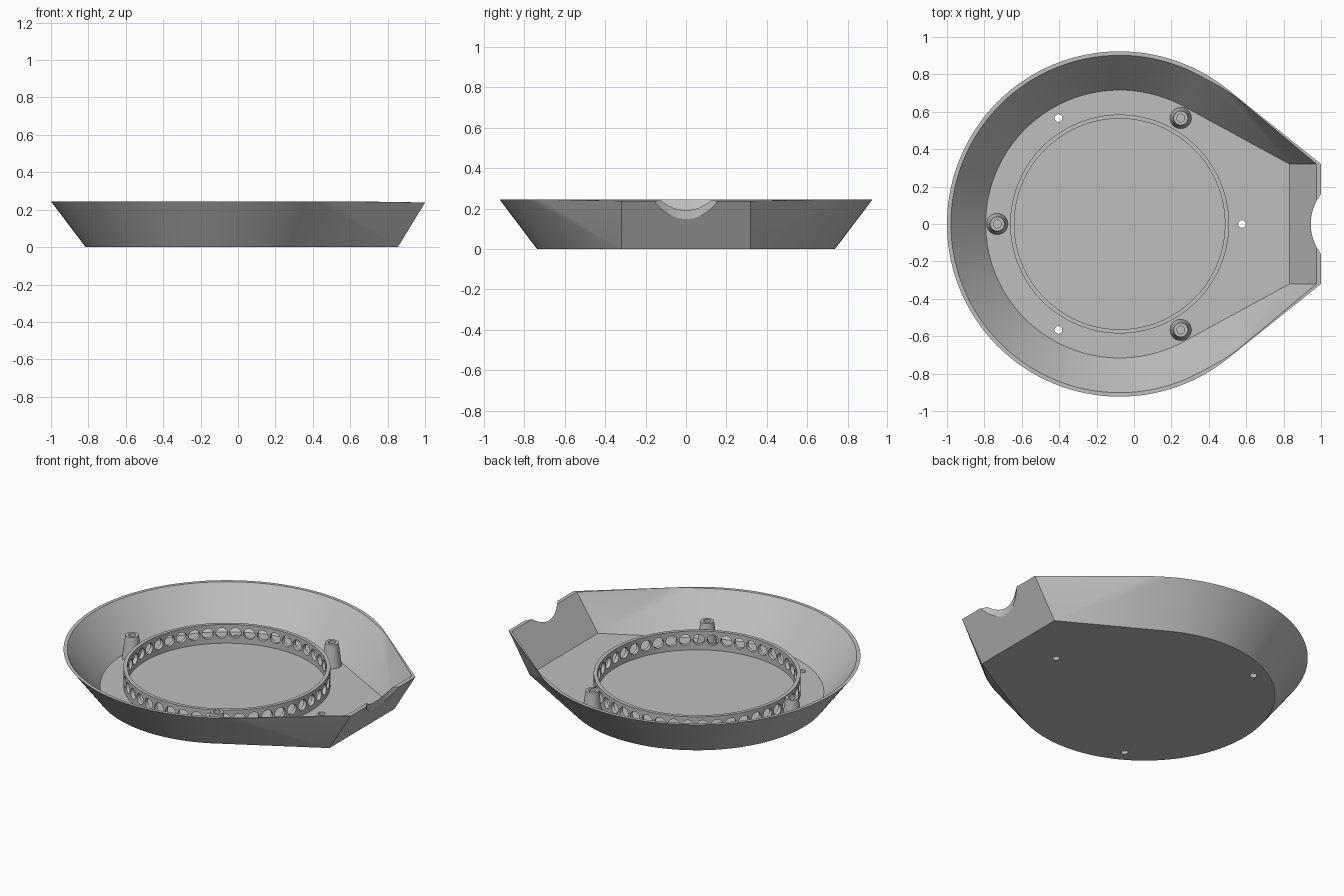
import bpy, bmesh, math
from mathutils import Matrix, Vector

if "Cube" in bpy.data.objects:
    bpy.data.objects.remove(bpy.data.objects["Cube"])

CX = -0.077          # centre of the round part
FLOOR = 0.02         # top of the floor plate

grey = bpy.data.materials.new("plain grey")
grey.diffuse_color = (0.52, 0.52, 0.52, 1)
grey.use_nodes = True
grey.node_tree.nodes["Principled BSDF"].inputs["Base Color"].default_value = grey.diffuse_color


def finish(name, bm):
    bmesh.ops.recalc_face_normals(bm, faces=bm.faces[:])
    me = bpy.data.meshes.new(name)
    bm.to_mesh(me)
    bm.free()
    me.materials.append(grey)
    ob = bpy.data.objects.new(name, me)
    bpy.context.collection.objects.link(ob)
    return ob


def activate(ob):
    bpy.ops.object.select_all(action='DESELECT')
    ob.select_set(True)
    bpy.context.view_layer.objects.active = ob


def smooth(ob):
    activate(ob)
    bpy.ops.object.shade_smooth_by_angle(angle=math.radians(25))


def cut(ob, cutter):
    cutter.hide_render = True
    mod = ob.modifiers.new("cut", 'BOOLEAN')
    mod.operation = 'DIFFERENCE'
    mod.solver = 'EXACT'
    mod.object = cutter
    activate(ob)
    bpy.ops.object.modifier_apply(modifier=mod.name)
    bpy.data.objects.remove(cutter)


def spout_hull(name, levels):
    """Hull of circles with a straight spout end: (z, radius, end x, end z)."""
    bm = bmesh.new()
    for z, r, ex, ez in levels:
        for i in range(128):
            a = math.tau * i / 128
            bm.verts.new((CX + r * math.cos(a), r * math.sin(a), z))
        for y in (-0.32, 0.32):
            bm.verts.new((ex, y, ez))
    bmesh.ops.convex_hull(bm, input=bm.verts[:])
    bmesh.ops.dissolve_limit(bm, angle_limit=0.002, verts=bm.verts[:], edges=bm.edges[:])
    return finish(name, bm)


def lathe(name, profile, centre, steps, closed):
    """Revolve an (r, z) profile; closed joins its ends, otherwise caps them."""
    bm = bmesh.new()
    rings = [[bm.verts.new((centre[0] + r * math.cos(math.tau * i / steps),
                            centre[1] + r * math.sin(math.tau * i / steps), z))
              for i in range(steps)] for r, z in profile]
    pairs = list(zip(rings, rings[1:]))
    if closed:
        pairs.append((rings[-1], rings[0]))
    else:
        bm.faces.new(rings[0])
        bm.faces.new(rings[-1])
    for a, b in pairs:
        for i in range(steps):
            j = (i + 1) % steps
            bm.faces.new((a[i], a[j], b[j], b[i]))
    return finish(name, bm)


def polar(r, deg):
    a = math.radians(deg)
    return CX + r * math.cos(a), r * math.sin(a)


# Tray shell: flared outside minus flared inside
tray = spout_hull("tray", [(0, 0.738, 0.855, 0), (0.245, 0.923, 1.0, 0.238)])
t = 1.2
top = FLOOR + 0.225 * t
cut(tray, spout_hull("cavity", [(FLOOR, 0.716, 0.832, FLOOR),
                                (top, 0.716 + 0.186 * t, 0.832 + 0.148 * t, top)]))

# Rounded notch in the spout lip
cut(tray, lathe("notch", [(0.26, 0.05), (0.26, 0.4)], (1.205, 0), 96, False))

# Small holes through the floor
for deg in (0, 120, 240):
    cut(tray, lathe("floor_hole", [(0.021, -0.05), (0.021, 0.1)],
                    polar(0.654, deg), 12, False))
smooth(tray)

# Perforated ring standing on the floor
ring = lathe("perforated_ring", [(0.585, 0.01), (0.585, 0.137), (0.563, 0.137), (0.563, 0.01)],
             (CX, 0), 180, True)
bm = bmesh.new()
for k in range(45):
    a = math.tau * k / 45
    x, y = polar(0.574, math.degrees(a))
    m = (Matrix.Translation(Vector((x, y, 0.083))) @ Matrix.Rotation(a, 4, 'Z')
         @ Matrix.Rotation(math.pi / 2, 4, 'Y'))
    bmesh.ops.create_cone(bm, cap_ends=True, segments=24, radius1=0.033, radius2=0.033,
                          depth=0.08, matrix=m)
cut(ring, finish("ring_holes", bm))
smooth(ring)

# Tapered screw posts with blind holes
for n, deg in enumerate((60, 180, 300)):
    smooth(lathe(f"screw_post_{n + 1}",
                 [(0.058, 0.012), (0.038, 0.16), (0.021, 0.16), (0.021, 0.03)],
                 polar(0.654, deg), 32, False))
